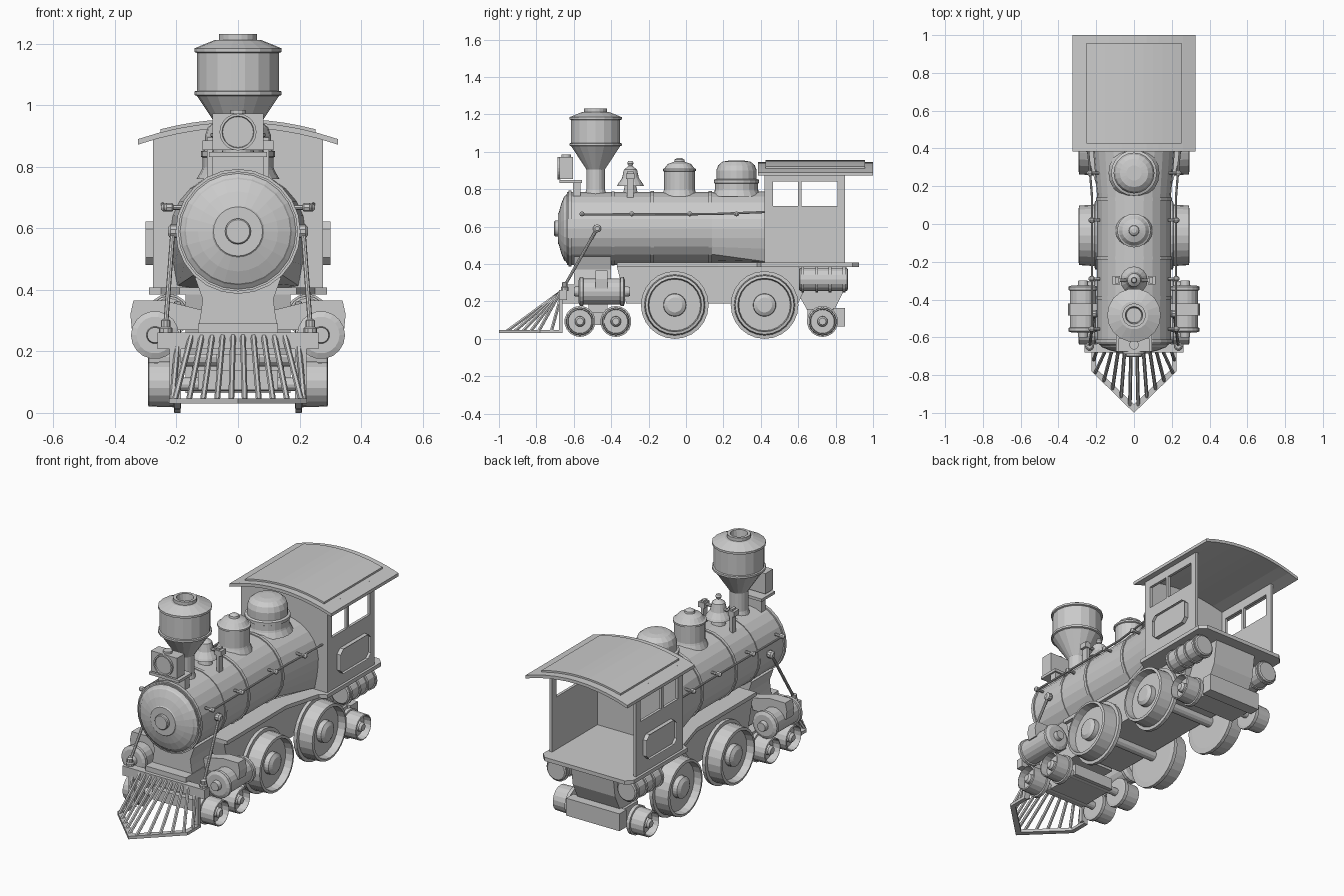
import bpy, bmesh
from math import sin, cos, pi
from mathutils import Vector as V


def make(name, bm, mirror=False):
    bmesh.ops.recalc_face_normals(bm, faces=bm.faces)
    me = bpy.data.meshes.new(name)
    bm.to_mesh(me)
    bm.free()
    ob = bpy.data.objects.new(name, me)
    bpy.context.collection.objects.link(ob)
    if mirror:
        ob.modifiers.new("Mirror", 'MIRROR')
    return ob


def add_loft(bm, rings):
    vs = [[bm.verts.new(p) for p in r] for r in rings]
    n = len(vs[0])
    for a, b in zip(vs, vs[1:]):
        for i in range(n):
            j = (i + 1) % n
            bm.faces.new((a[i], a[j], b[j], b[i]))
    bm.faces.new(vs[0])
    return bm.faces.new(vs[-1])


def loft(name, rings, mirror=False):
    bm = bmesh.new()
    add_loft(bm, rings)
    return make(name, bm, mirror)


def lathe(name, profile, origin=(0, 0, 0), axis=(0, 0, 1), n=20, mirror=False):
    """Profile of (radius, distance along axis)."""
    rot = V((0, 0, 1)).rotation_difference(V(axis))
    ring = lambda r, t: [V(origin) + rot @ V((r * cos(2 * pi * i / n), r * sin(2 * pi * i / n), t)) for i in range(n)]
    return loft(name, [ring(r, t) for r, t in profile], mirror)


def rod(name, a, b, r, n=8, mirror=False):
    d = V(b) - V(a)
    return lathe(name, [(r, 0), (r, d.length)], a, d.normalized(), n, mirror)


def boxes(name, specs, mirror=False):
    bm = bmesh.new()
    for x0, x1, y0, y1, z0, z1 in specs:
        add_loft(bm, [[V((x, y, z)) for x, y in ((x0, y0), (x1, y0), (x1, y1), (x0, y1))] for z in (z0, z1)])
    return make(name, bm, mirror)


def prism(name, pts, axis, a, b, mirror=False):
    """Extrude a 2D outline along x, y or z."""
    put = {'x': lambda p, t: V((t, p[0], p[1])), 'y': lambda p, t: V((p[0], t, p[1])),
           'z': lambda p, t: V((p[0], p[1], t))}[axis]
    return loft(name, [[put(p, t) for p in pts] for t in (a, b)], mirror)


FWD, SIDE, BACK = (0, -1, 0), (1, 0, 0), (0, 1, 0)

# Boiler barrel and its bands
BZ = 0.59
lathe("boiler", [(.195, -.635), (.195, .14)], (0, 0, BZ), BACK, 24)
for y, r in ((-.62, .203), (-.39, .199), (-.18, .201), (.13, .201)):
    lathe("boiler_band", [(r, y - .009), (r, y + .009)], (0, 0, BZ), BACK, 24)

# Firebox: round at the front, squarer and wider at the cab
front, rear = [], []
for i in range(24):
    c, s = cos(2 * pi * i / 24), sin(2 * pi * i / 24)
    k = 1 if s >= 0 else 1 / max(abs(c), abs(s)) ** .7
    front.append(V((.195 * c, .14, BZ + .195 * s)))
    rear.append(V((.22 * c * k, .43, max(BZ + .197 * s * k, .40))))
loft("firebox", [front, rear])

# Smokebox door
lathe("smokebox_door", [(.195, .63), (.175, .645), (.17, .652), (.13, .668), (.085, .68), (.08, .685), (.042, .685),
                        (.042, .70), (.038, .705)], (0, 0, BZ), FWD, 24)

# Chimney
lathe("chimney", [(.062, .76), (.05, .80), (.05, .905), (.133, 1.03), (.142, 1.033), (.142, 1.045), (.133, 1.047),
                  (.133, 1.17), (.142, 1.173), (.142, 1.185), (.075, 1.212), (.062, 1.212), (.062, 1.231),
                  (.046, 1.231), (.04, 1.18)], (0, -.483, 0), n=18)

# Headlamp on its bracket
boxes("headlamp", [(-.083, .083, -.675, -.605, .855, .973)])
lathe("headlamp_lens", [(.06, .67), (.06, .687), (.052, .687), (.05, .679)], (0, 0, .913), FWD, 20)
lathe("headlamp_vent", [(.025, .97), (.025, .985)], (0, -.64, 0), n=12)
boxes("headlamp_bracket", [(-.095, .095, -.675, -.555, .832, .848), (-.085, .085, -.605, -.565, .75, .832)])

# Bell and yoke
lathe("bell", [(.072, .818), (.066, .83), (.045, .86), (.035, .905), (.018, .918), (.01, .925), (.017, .938),
               (.012, .95)], (0, -.297, 0), n=16)
boxes("bell_yoke_post", [(.083, .1, -.315, -.28, .74, .895), (.075, .115, -.32, -.275, .855, .885)], True)
rod("bell_axle", (-.1, -.297, .872), (.1, -.297, .872), .009)
lathe("bell_base", [(.04, .775), (.03, .82)], (0, -.297, 0), n=12)

# Sand dome and steam dome
lathe("sand_dome", [(.098, .76), (.085, .79), (.082, .80), (.082, .895), (.089, .898), (.089, .908), (.08, .912),
                    (.062, .935), (.028, .947), (.026, .958), (.012, .967)], (0, -.035, 0))
lathe("steam_dome", [(.135, .76), (.118, .79), (.115, .80), (.115, .83), (.121, .833), (.121, .85), (.108, .855),
                     (.108, .90), (.098, .928), (.075, .947), (.04, .953)], (0, .27, 0))

# Handrails and knobs
rod("handrail", (.222, -.56, .665), (.222, .14, .667), .006, mirror=True)
rod("handrail_rear", (.222, .14, .667), (.245, .42, .678), .006, mirror=True)
for y in (-.556, -.29, .02, .27):
    x = .222 + max(0, y - .14) * .08
    lathe("handrail_knob", [(.008, .18), (.008, x - .012), (.014, x - .008), (.014, x + .01), (.006, x + .018)],
          (0, y, .668), SIDE, 8, True)

# Cab side walls with two window openings
boxes("cab_side", [(.26, .276, .42, .85, .40, .71), (.26, .276, .42, .85, .84, .905), (.26, .276, .42, .465, .71, .84),
                   (.26, .276, .60, .618, .71, .84), (.26, .276, .81, .85, .71, .84)], True)


def arc(w, top, drop=.055, n=10):
    xs = [w * (2 * i / n - 1) for i in range(n + 1)]
    return [(x, top - drop * (x / .325) ** 2) for x in xs]


def arc_strip(w, top, thick):
    up = arc(w, top)
    return up + [(x, z - thick) for x, z in reversed(up)]


# Cab front wall and curved roof
prism("cab_front", arc(.276, .935) + [(.276, .40), (-.276, .40)], 'y', .42, .436)
prism("cab_roof", arc_strip(.325, .945, .018), 'y', .385, 1.0)
prism("cab_roof_panel", arc_strip(.252, .955, .012), 'y', .425, .957)

# Cab side panels with recessed centre
y0, y1, z0, z1, c = .51, .785, .48, .622, .025
outline = [(y0 + c, z0), (y1 - c, z0), (y1, z0 + c), (y1, z1 - c), (y1 - c, z1), (y0 + c, z1), (y0, z1 - c), (y0, z0 + c)]
bm = bmesh.new()
face = add_loft(bm, [[V((x, y, z)) for y, z in outline] for x in (.274, .300)])
bmesh.ops.inset_region(bm, faces=[face], thickness=.018)
bmesh.ops.translate(bm, verts=face.verts, vec=(-.016, 0, 0))
make("cab_side_panel", bm, True)

# Deck, wide under the cab and narrow along the boiler
half = [(.19, -.37), (.19, .17), (.25, .38), (.29, .40), (.29, .89), (.255, .925)]
prism("deck", half + [(-x, y) for x, y in reversed(half)], 'z', .385, .407)

# Main frame and front chassis
prism("main_frame", [(-.37, .388), (.60, .388), (.66, .32), (.60, .19), (-.32, .19)], 'x', -.17, .17)
boxes("front_chassis", [(-.13, .13, -.66, -.34, .19, .29)])
prism("smokebox_saddle", [(-.13, .27), (.13, .27), (.12, .33), (.115, .37), (.14, .44), (-.14, .44), (-.115, .37),
                          (-.12, .33)], 'y', -.60, -.40)

# Wheels with flange, dished face and hub
WHEEL = [(.83, .185), (1, .187), (1, .207), (.90, .209), (.87, .290), (.79, .293), (.76, .25), (.34, .25), (.33, .278),
         (.22, .29)]
for name, r, ys, n in (("driving_wheel", .181, (-.06, .42), 24), ("pilot_wheel", .083, (-.567, -.375), 18),
                       ("trailing_wheel", .083, (.73,), 18)):
    for y in ys:
        z = r if r > .1 else .093
        lathe(name, [(r * k, x) for k, x in WHEEL], (0, y, z), SIDE, n, True)
        rod(name + "_axle", (-.19, y, z), (.19, y, z), .03 if r > .1 else .022, 12)

# Pilot truck between the small front wheels
boxes("pilot_truck", [(-.13, .13, -.60, -.34, .075, .14), (-.07, .07, -.52, -.42, .13, .20)])

# Steam cylinders and chests
lathe("steam_cylinder", [(.025, -.60), (.028, -.575), (.06, -.575), (.078, -.567), (.078, -.55), (.07, -.548),
                         (.07, -.352), (.078, -.35), (.078, -.333), (.06, -.325), (.028, -.325), (.025, -.30)],
      (.27, 0, .253), BACK, 18, True)
prism("steam_chest", [(.10, .27), (.345, .27), (.35, .32), (.34, .365), (.24, .365), (.10, .33)], 'y', -.485, -.42, True)

# Ribbed air tanks under the cab
lathe("air_tank", [(.055, .605), (.062, .61), (.062, .86), (.055, .865)], (.225, 0, .318), BACK, 16, True)
for y in (.625, .70, .77, .845):
    lathe("air_tank_band", [(.069, y - .007), (.069, y + .007)], (.225, 0, .318), BACK, 16, True)

# Trailing truck hopper and beam
prism("rear_hopper", [(.58, .388), (.86, .388), (.84, .25), (.79, .15), (.65, .15), (.60, .24)], 'x', -.135, .135)
boxes("rear_truck_beam", [(-.17, .17, .785, .85, .065, .165), (-.15, .15, .65, .80, .07, .16)])

# Buffer beam, corner posts and smokebox braces
boxes("buffer_beam", [(-.262, .262, -.68, -.635, .208, .262)])
lathe("corner_post", [(.022, .255), (.022, .275), (.016, .28), (.016, .30), (.008, .305)], (.235, -.648, 0), n=10, mirror=True)
rod("brace_rod", (.235, -.648, .285), (.212, -.475, .59), .008, mirror=True)
lathe("brace_knob", [(.018, .18), (.018, .195), (.022, .20), (.022, .22), (.012, .228)], (0, -.475, .59), SIDE, 10, True)

# Cowcatcher base frame
outer = [(.225, -.66), (.225, -.78), (0, -1.0)]
inner = [(.20, -.66), (.20, -.765), (0, -.955)]
base = outer + [(-x, y) for x, y in outer[1::-1]] + [(-x, y) for x, y in inner[:2]] + inner[::-1]
prism("cowcatcher_base", base, 'z', .03, .047)

# Cowcatcher slats fanning from the beam to the base
for i in range(5):
    x = .022 + .046 * i
    foot = V((x, -.98 + x * .93, .04))
    rod("cowcatcher_slat", foot, (.016 + .034 * i, -.672, .25), .0095, 6, True)
rod("cowcatcher_corner_slat", (.214, -.72, .04), (.195, -.665, .24), .0095, 6, True)
boxes("cowcatcher_upright", [(.185, .222, -.68, -.66, .04, .215)], True)
